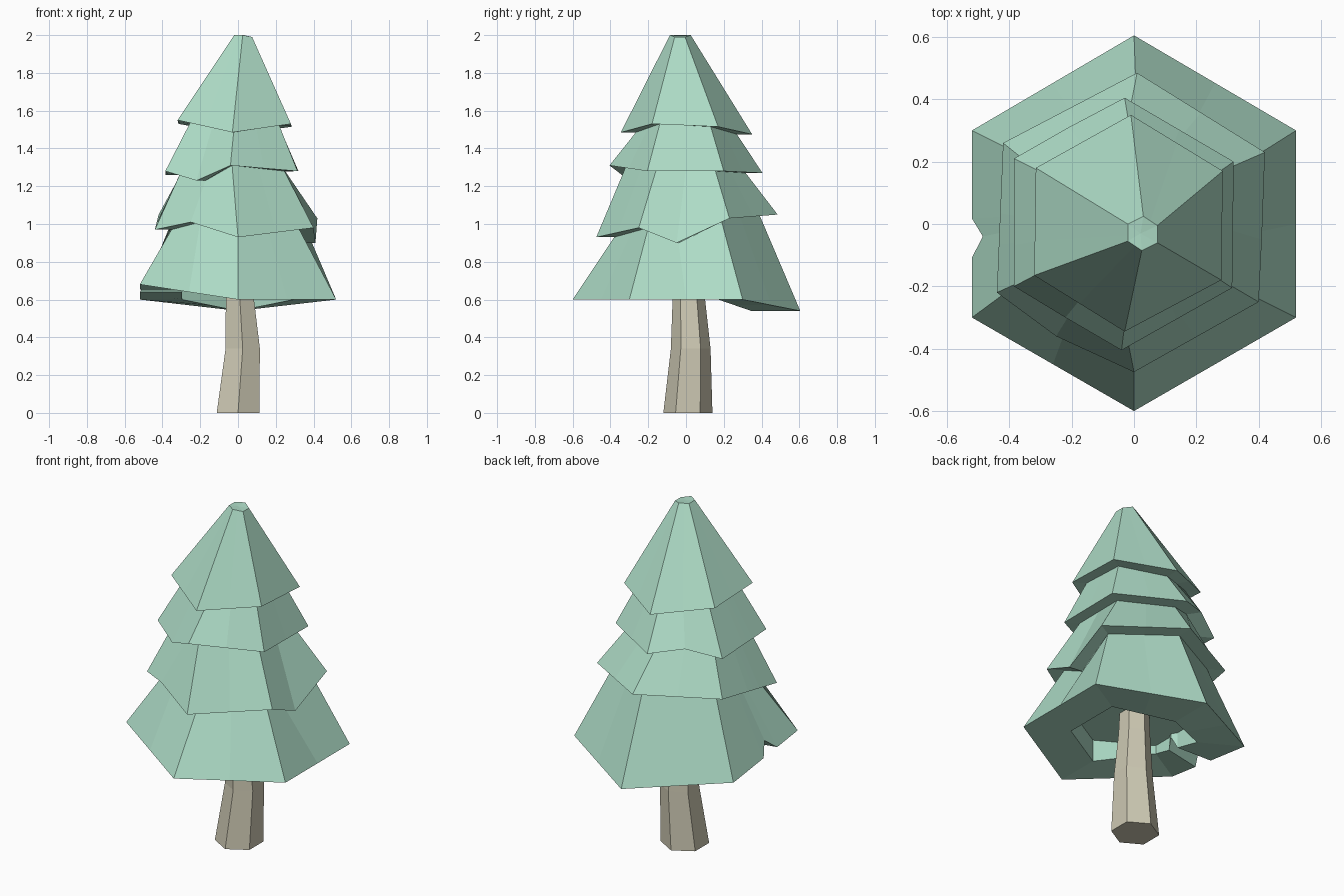
import bpy, bmesh
from math import radians, cos, sin
from mathutils import Vector

if "Cube" in bpy.data.objects:
    bpy.data.objects.remove(bpy.data.objects["Cube"])


def finish(name, rings, color):
    # skin a stack of equal-length rings, cap both ends
    bm = bmesh.new()
    vs = [[bm.verts.new(p) for p in r] for r in rings]
    n = len(vs[0])
    for a, b in zip(vs, vs[1:]):
        for i in range(n):
            j = (i + 1) % n
            bm.faces.new((a[i], a[j], b[j], b[i]))
    for r in (vs[0], vs[-1]):
        c = bm.verts.new(sum((v.co for v in r), Vector()) / n)
        for i in range(n):
            bm.faces.new((r[i], r[(i + 1) % n], c))
    bmesh.ops.recalc_face_normals(bm, faces=bm.faces)
    me = bpy.data.meshes.new(name)
    bm.to_mesh(me)
    bm.free()
    mat = bpy.data.materials.new(name + "_color")
    mat.diffuse_color = (*color, 1)
    mat.use_nodes = True
    mat.node_tree.nodes["Principled BSDF"].inputs["Base Color"].default_value = mat.diffuse_color
    me.materials.append(mat)
    ob = bpy.data.objects.new(name, me)
    bpy.context.collection.objects.link(ob)
    return ob


def ring(corners, kinks={}):
    # six corners plus edge points; the left edge (2) gets three for the notch
    out = []
    for i in range(6):
        a, b = Vector(corners[i]), Vector(corners[(i + 1) % 6])
        out.append(a)
        fracs = (0.47, 0.57, 0.68) if i == 2 else (0.5,)
        for k, f in enumerate(fracs):
            p = kinks.get((i, k))
            out.append(Vector(p) if p else a.lerp(b, f))
    return out


def inset(r, f):
    return [Vector((p.x * f, p.y * f, p.z)) for p in r]


# tier hems; corners: back right, back, back left, front left, front, front right
tier1 = ring([(.52, .30, .60), (0, .605, .54), (-.52, .30, .60),
              (-.52, -.30, .68), (0, -.60, .60), (.52, -.30, .60)],
             {(2, 1): (-.485, -.04, .71)})
tier2 = ring([(.42, .23, 1.03), (.01, .485, 1.05), (-.42, .26, 1.05),
              (-.44, -.22, .97), (0, -.475, .93), (.40, -.25, .98)],
             {(5, 0): (.41, -.05, .90), (3, 0): (-.25, -.36, 1.01)})
tier3 = ring([(.32, .20, 1.28), (-.03, .405, 1.27), (-.385, .21, 1.26),
              (-.385, -.20, 1.28), (-.04, -.405, 1.31), (.315, -.205, 1.28)],
             {(1, 0): (-.21, .31, 1.31), (3, 0): (-.22, -.30, 1.23)})
tier4 = ring([(.285, .17, 1.515), (-.01, .35, 1.475), (-.315, .18, 1.53),
              (-.32, -.165, 1.55), (-.03, -.345, 1.485), (.28, -.18, 1.53)])
tip = ring([(.075, -.005, 1.99), (.03, .025, 2), (-.02, 0, 2),
            (-.02, -.055, 2), (.025, -.085, 2), (.075, -.06, 1.99)])

# foliage: recessed underside, then each tier overhanging the one below
hollow = inset(tier1, .57)
ceiling = [Vector((p.x, p.y, .73)) for p in hollow]
finish("foliage", [ceiling, hollow, tier1, inset(tier2, .80), tier2,
                   inset(tier3, .78), tier3, inset(tier4, .77), tier4, tip],
       (.42, .71, .565))

# slightly bent six-sided trunk: z, centre x, centre y, radius
sections = [(0, 0, .01, .13), (.34, .025, .025, .105),
            (.6, .01, .015, .086), (.74, .005, .01, .08)]
finish("trunk", [[Vector((x + r * cos(radians(30 + 60 * i)),
                          y + r * sin(radians(30 + 60 * i)), z))
                  for i in range(6)] for z, x, y, r in sections],
       (.61, .58, .45))
